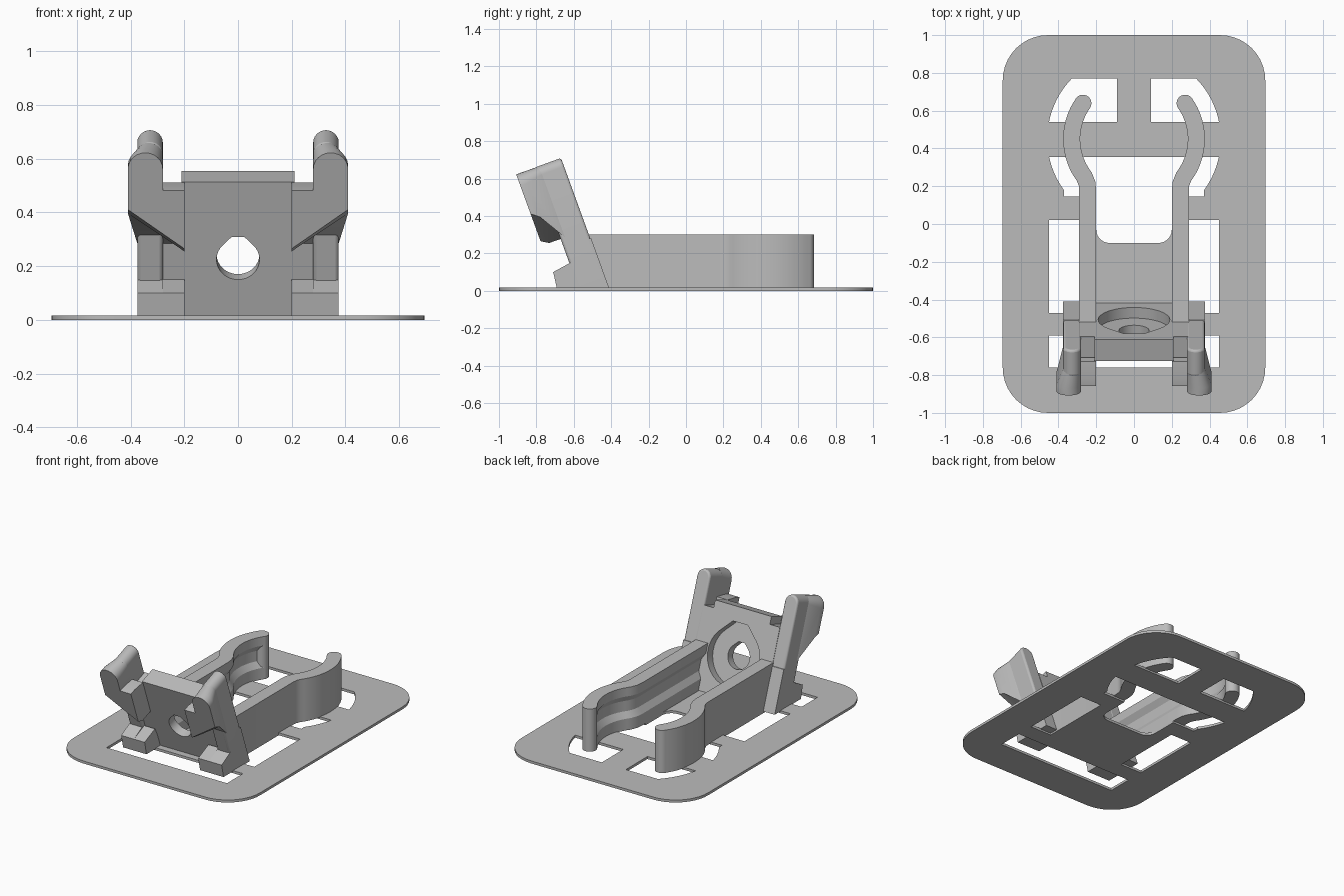
import bpy, bmesh
from math import sin, cos, radians
from mathutils import Matrix

cube = bpy.data.objects.get("Cube")
if cube:
    bpy.data.objects.remove(cube)

grey = bpy.data.materials.new("grey plastic")
grey.use_nodes = True
grey.diffuse_color = (0.5, 0.5, 0.5, 1)
grey.node_tree.nodes["Principled BSDF"].inputs["Base Color"].default_value = (0.5, 0.5, 0.5, 1)

# Leaning frame: local x across, y up the slope, z towards the front
LEAN = Matrix.Translation((0, -0.41, 0)) @ Matrix.Rotation(radians(110), 4, 'X')
FLAT = Matrix.Identity(4)


def finish(name, bm, matrix=FLAT, mirror=False, bevel=0):
    bmesh.ops.remove_doubles(bm, verts=bm.verts, dist=1e-5)
    bmesh.ops.recalc_face_normals(bm, faces=bm.faces)
    mesh = bpy.data.meshes.new(name)
    bm.to_mesh(mesh)
    bm.free()
    mesh.materials.append(grey)
    obj = bpy.data.objects.new(name, mesh)
    bpy.context.collection.objects.link(obj)
    obj.matrix_world = matrix
    if bevel:
        mod = obj.modifiers.new("soft edges", 'BEVEL')
        mod.width, mod.segments, mod.limit_method = bevel, 3, 'ANGLE'
        mod.angle_limit = radians(50)
    if mirror:
        obj.modifiers.new("other side", 'MIRROR').use_clip = False
    bpy.ops.object.select_all(action='DESELECT')
    obj.select_set(True)
    bpy.context.view_layer.objects.active = obj
    bpy.ops.object.shade_smooth_by_angle(angle=radians(30))
    return obj


def loft(name, rings, **options):
    """Skin a row of matching closed rings and cap both ends."""
    bm = bmesh.new()
    rows = [[bm.verts.new(p) for p in ring] for ring in rings]
    count = len(rows[0])
    for a, b in zip(rows, rows[1:]):
        for i in range(count):
            j = (i + 1) % count
            bm.faces.new((a[i], a[j], b[j], b[i]))
    bm.faces.new(rows[0])
    bm.faces.new(rows[-1])
    return finish(name, bm, **options)


def plate(name, outlines, low, high, matrix=FLAT):
    """Flat sheet from an outer outline and hole outlines."""
    curve = bpy.data.curves.new(name, 'CURVE')
    curve.dimensions, curve.fill_mode = '2D', 'BOTH'
    curve.extrude = (high - low) / 2
    for pts in outlines:
        spline = curve.splines.new('POLY')
        spline.points.add(len(pts) - 1)
        for point, (x, y) in zip(spline.points, pts):
            point.co = (x, y, 0, 1)
        spline.use_cyclic_u = True
    temp = bpy.data.objects.new("temp", curve)
    bpy.context.collection.objects.link(temp)
    graph = bpy.context.evaluated_depsgraph_get()
    mesh = bpy.data.meshes.new_from_object(temp.evaluated_get(graph))
    bm = bmesh.new()
    bm.from_mesh(mesh)
    bmesh.ops.translate(bm, verts=bm.verts, vec=(0, 0, (low + high) / 2))
    bpy.data.objects.remove(temp)
    bpy.data.meshes.remove(mesh)
    return finish(name, bm, matrix)


def arc(cx, cy, r, start, end, n=10):
    steps = [radians(start + (end - start) * i / n) for i in range(n + 1)]
    return [(cx + r * cos(a), cy + r * sin(a)) for a in steps]


def flip(pts):
    return [(-x, y) for x, y in reversed(pts)]


def at(pts, z):
    return [(x, y, z) for x, y in pts]


# Base plate with rounded corners and openings
RX, RY, R = 0.695, 1.0, 0.24
outer = (arc(RX - R, RY - R, R, 0, 90) + arc(R - RX, RY - R, R, 90, 180)
         + arc(R - RX, R - RY, R, 180, 270) + arc(RX - R, R - RY, R, 270, 360))
GRIP = 0.45
back_slot = [(0.09, 0.54)] + arc(0, GRIP, 0.459, 11.3, 44.2) + [(0.09, 0.77)]
side_slot = [(0.29, -0.47), (0.45, -0.47), (0.45, 0.02), (0.29, 0.02)]
front_slot = [(-0.45, -0.76), (0.45, -0.76), (0.45, -0.59), (-0.45, -0.59)]
half = (arc(0.13, -0.03, 0.07, -90, 0) + [(0.2, 0.145), (0.37, 0.145)]
        + arc(0, GRIP, 0.459, -36.3, -12))
plate("base_plate", [outer, back_slot, flip(back_slot), side_slot, flip(side_slot),
                     front_slot, half + flip(half)], 0, 0.017)

# Spring arms with a groove along the inside and curved grips
section = [(0.045, 0.012), (0.045, 0.3), (-0.045, 0.3), (-0.045, 0.24),
           (-0.02, 0.2), (-0.02, 0.13), (-0.045, 0.09), (-0.045, 0.012)]
path = [(0.245, -0.53, 0), (0.245, 0.18, 0), (0.249, 0.215, -14)]
for angle in range(-37, 37, 4):
    a = radians(angle)
    turn = angle if angle > -30 else -26
    path.append((0.33 * cos(a), GRIP + 0.33 * sin(a), turn))
rings = [[(x + d * cos(radians(t)), y + d * sin(radians(t)), z) for d, z in section]
         for x, y, t in path]
loft("spring_arm", rings, mirror=True)
tip = arc(path[-1][0], path[-1][1], 0.045, 0, 345, 23)
loft("arm_tip", [at(tip, 0.012), at(tip, 0.3)], mirror=True)


# Leaning panel: small hole in front, wide recess behind
def teardrop(r, cy=0.283):
    return arc(0, cy, r, 135, 405, 28) + [(0.29 * r, cy + 1.12 * r), (-0.29 * r, cy + 1.12 * r)]


def panel(low, top):
    return [(-0.285, low), (0.285, low), (0.285, top - 0.05), (0.21, top - 0.05),
            (0.21, top), (-0.21, top), (-0.21, top - 0.05), (-0.285, top - 0.05)]


plate("panel_back", [panel(0.022, 0.59), teardrop(0.19)], 0, 0.06, LEAN)
plate("panel_front", [panel(0.045, 0.59), teardrop(0.08)], 0.06, 0.12, LEAN)

# Side posts with rounded tops
post = [(0.375, 0.06)] + arc(0.3275, 0.708, 0.0475, 0, 180, 12) + [(0.28, 0.06)]
loft("side_post", [at(post, 0), at(post, 0.15)], matrix=LEAN, mirror=True, bevel=0.012)

# Ears with an inward tooth, widening towards the front
ear_front = [(0.2, 0.375), (0.41, 0.53)] + arc(0.345, 0.69, 0.065, 0, 180, 12) + [(0.28, 0.605), (0.2, 0.605)]
ear_back = [(0.2, 0.349), (0.375, 0.349)] + arc(0.3275, 0.706, 0.0475, 0, 180, 12) + [(0.28, 0.59), (0.2, 0.59)]
ear_mid = [(0.2, 0.35), (0.41, 0.50)] + ear_front[2:]
loft("clamp_ear", [at(ear_back, 0.125), at(ear_mid, 0.215), at(ear_front, 0.255)],
     matrix=LEAN, mirror=True)

# Feet below the notch
foot = [(-0.41, 0.012), (-0.69, 0.012), (-0.71, 0.1), (-0.6, 0.16), (-0.65, 0.28), (-0.507, 0.28)]
loft("post_foot", [[(x, y, z) for y, z in foot] for x in (0.2801, 0.375)], mirror=True)
toe = [(-0.53, 0.012), (-0.69, 0.012), (-0.71, 0.1), (-0.6, 0.15)]
loft("foot_tooth", [[(x, y, z) for y, z in toe] for x in (0.2, 0.2801)], mirror=True)
